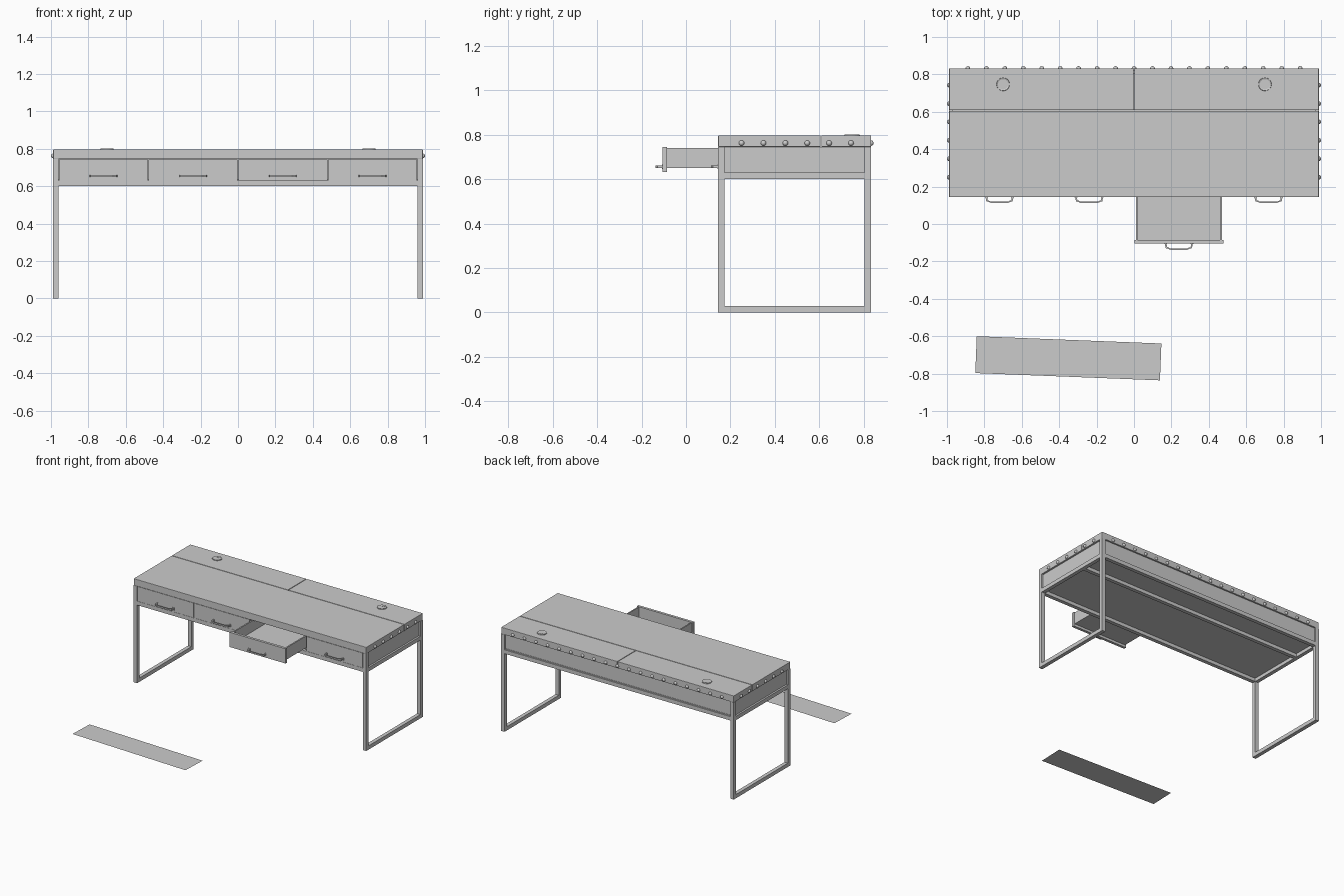
import bpy, bmesh, math
from mathutils import Matrix, Vector

if "Cube" in bpy.data.objects:
    bpy.data.objects.remove(bpy.data.objects["Cube"])


def finish(name, bm, bevel=0.0):
    bmesh.ops.recalc_face_normals(bm, faces=bm.faces)
    me = bpy.data.meshes.new(name)
    bm.to_mesh(me)
    bm.free()
    ob = bpy.data.objects.new(name, me)
    bpy.context.collection.objects.link(ob)
    if bevel:
        mod = ob.modifiers.new("Bevel", 'BEVEL')
        mod.width = bevel
        mod.segments = 2
    return ob


def add_box(bm, x0, x1, y0, y1, z0, z1):
    m = (Matrix.Translation(((x0 + x1) / 2, (y0 + y1) / 2, (z0 + z1) / 2))
         @ Matrix.Diagonal((x1 - x0, y1 - y0, z1 - z0, 1)))
    bmesh.ops.create_cube(bm, size=1, matrix=m)


def boxes(name, *dims, bevel=0.0):
    bm = bmesh.new()
    for d in dims:
        add_box(bm, *d)
    return finish(name, bm, bevel)


X, Y0, Y1 = 0.988, 0.145, 0.832      # desk footprint
T = 0.029                            # tube size
ZR, ZB, ZT, ZTOP = 0.60, 0.63, 0.745, 0.796
YL = 0.607                           # seam between top and lids

# Looped side frames with recessed side panels
for s, side in ((-1, "left"), (1, "right")):
    xa, xb = sorted((s * X, s * (X - T)))
    boxes(side + "_leg_frame",
          (xa, xb, Y0, Y0 + T, 0, ZT), (xa, xb, Y1 - T, Y1, 0, ZT),
          (xa, xb, Y0 + T, Y1 - T, 0, T), (xa, xb, Y0 + T, Y1 - T, ZR, ZB))
    pa, pb = sorted((s * (X - 0.014), s * (X - T)))
    boxes(side + "_panel", (pa, pb, Y0 + T, Y1 - T, ZB, ZT))

# Rails under the body, running left to right
XI = X - T
for name, y in (("front_rail", Y0), ("middle_rail", YL - T / 2), ("back_rail", Y1 - T)):
    boxes(name, (-XI, XI, y, y + T, ZR, ZB))

# Body boards
boxes("bottom_board", (-XI, XI, Y0 + 0.022, Y1 - 0.01, ZB - 0.004, ZB + 0.006))
boxes("back_panel", (-XI, XI, Y1 - T, Y1 - 0.012, ZB, ZT))
boxes("compartment_wall", (-XI, XI, YL - 0.006, YL + 0.006, ZB + 0.006, ZT))

# Desk top and two rear lids
boxes("desk_top", (-X, X, Y0, YL - 0.002, ZT, ZTOP), bevel=0.002)
boxes("left_lid", (-X, -0.002, YL + 0.002, Y1, ZT, ZTOP), bevel=0.002)
boxes("right_lid", (0.002, X, YL + 0.002, Y1, ZT, ZTOP), bevel=0.002)


# Drawers: front plate, open box and arched pull
def drawer(i, x0, x1, y):
    boxes(f"drawer_front_{i}", (x0, x1, y, y + 0.02, ZB + 0.001, ZT - 0.001))
    a, b, f, r, z0, z1, w = x0 + 0.008, x1 - 0.008, y + 0.02, y + 0.43, 0.65, 0.741, 0.01
    boxes(f"drawer_box_{i}",
          (a, b, f, r, z0, z0 + 0.008),
          (a, a + w, f, r, z0 + 0.008, z1), (b - w, b, f, r, z0 + 0.008, z1),
          (a + w, b - w, r - w, r, z0 + 0.008, z1))
    # pull outline in plan, half of it mirrored, extruded upwards
    half = [(0.074, 0), (0.074, -0.006), (0.070, -0.024), (0.058, -0.027), (0.045, -0.033)]
    inner = [(0.045, -0.026), (0.056, -0.020), (0.063, -0.018), (0.066, 0)]
    right = half + inner
    ring = [(-px, py) for px, py in reversed(half)] + half[::-1]
    ring = half[::-1] + []
    outline = [(-px, py) for px, py in half] + half[::-1] + inner[::-1] + [(-px, py) for px, py in inner]
    bm = bmesh.new()
    cx = (x0 + x1) / 2
    face = bm.faces.new([bm.verts.new((cx + px, y + py, 0.650)) for px, py in outline])
    ext = bmesh.ops.extrude_face_region(bm, geom=[face])
    bmesh.ops.translate(bm, vec=(0, 0, 0.011),
                        verts=[v for v in ext["geom"] if isinstance(v, bmesh.types.BMVert)])
    for s in (-1, 1):
        add_box(bm, cx + s * 0.07 - 0.008, cx + s * 0.07 + 0.008, y - 0.003, y, 0.646, 0.665)
    finish(f"drawer_handle_{i}", bm)


W = 2 * XI / 4
for i in range(4):
    left = -XI + i * W
    drawer(i + 1, left + 0.002, left + W - 0.002, -0.105 if i == 2 else Y0)


# Domed studs along the sides and back
def stud(bm, pos, direction):
    rot = Vector(direction).to_track_quat('Z', 'Y').to_matrix().to_4x4()
    m = Matrix.Translation(pos) @ rot @ Matrix.Diagonal((1, 1, 0.95, 1))
    res = bmesh.ops.create_uvsphere(bm, u_segments=12, v_segments=8, radius=0.0125, matrix=m)
    inv = m.inverted()
    bmesh.ops.delete(bm, geom=[v for v in res["verts"] if (inv @ v.co).z < -0.001], context='VERTS')


bm = bmesh.new()
for k in range(6):
    for s in (-1, 1):
        stud(bm, (s * X, 0.25 + 0.0985 * k, 0.762), (s, 0, 0))
for k in range(19):
    stud(bm, (-0.888 + 0.0987 * k, Y1, 0.762), (0, 1, 0))
studs = finish("studs", bm)
for p in studs.data.polygons:
    p.use_smooth = True

# Cable grommets: raised rim with a sunken cap and a cable slot
for s, side in ((-1, "left"), (1, "right")):
    bm = bmesh.new()
    m = Matrix.Translation((s * 0.70, 0.747, ZTOP + 0.001))
    bmesh.ops.create_cone(bm, cap_ends=True, segments=32, radius1=0.036, radius2=0.034,
                          depth=0.008, matrix=m)
    top = max(bm.faces, key=lambda f: f.calc_center_median().z)
    bmesh.ops.inset_region(bm, faces=[top], thickness=0.007)
    bmesh.ops.translate(bm, vec=(0, 0, -0.003), verts=top.verts)
    add_box(bm, s * 0.70 - 0.012, s * 0.70 + 0.012, 0.760, 0.772, ZTOP, ZTOP + 0.004)
    finish(side + "_cable_grommet", bm)

# Loose flat mat lying on the floor in front
bm = bmesh.new()
m = (Matrix.Translation((-0.351, -0.718, 0)) @ Matrix.Rotation(math.radians(-2.25), 4, 'Z')
     @ Matrix.Diagonal((0.988, 0.197, 1, 1)))
bmesh.ops.create_grid(bm, x_segments=1, y_segments=1, size=0.5, matrix=m)
finish("floor_mat", bm)
